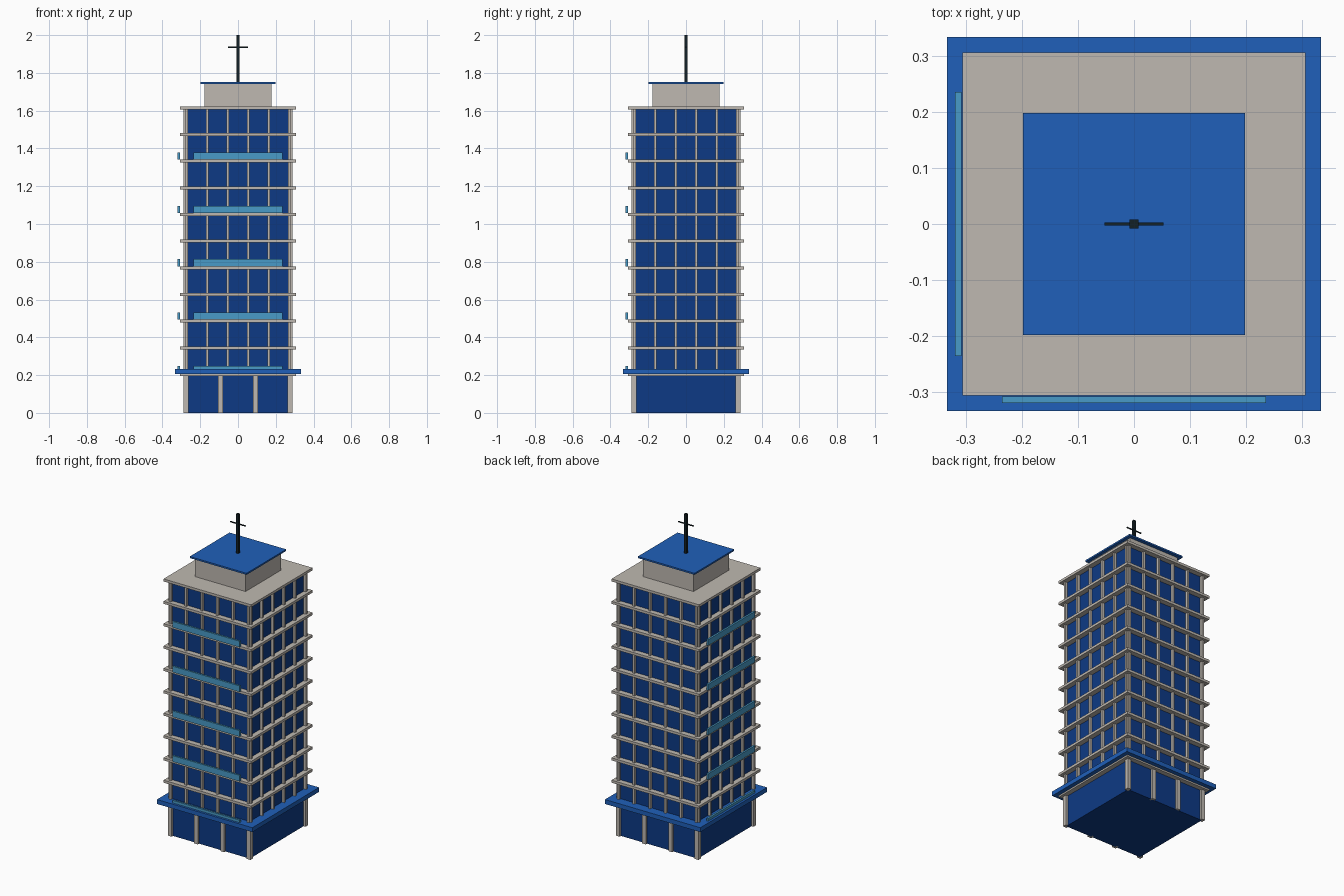
import bpy
import bmesh
from mathutils import Vector

if "Cube" in bpy.data.objects:
    bpy.data.objects.remove(bpy.data.objects["Cube"], do_unlink=True)


def make_material(name, rgb):
    mat = bpy.data.materials.new(name)
    mat.use_nodes = True
    color = (*rgb, 1.0)
    mat.diffuse_color = color
    mat.node_tree.nodes["Principled BSDF"].inputs["Base Color"].default_value = color
    return mat


GLASS = make_material("dark blue glass", (0.004, 0.042, 0.235))
BLUE = make_material("bright blue", (0.014, 0.117, 0.49))
LIGHT = make_material("light blue", (0.065, 0.328, 0.578))
STONE = make_material("warm grey concrete", (0.52, 0.485, 0.44))
METAL = make_material("dark metal", (0.006, 0.014, 0.018))


def boxes(name, mat, items):
    """One object made of boxes, each given as (low corner, high corner)."""
    bm = bmesh.new()
    for low, high in items:
        low, high = Vector(low), Vector(high)
        verts = bmesh.ops.create_cube(bm, size=1)["verts"]
        bmesh.ops.scale(bm, vec=high - low, verts=verts)
        bmesh.ops.translate(bm, vec=(low + high) / 2, verts=verts)
    mesh = bpy.data.meshes.new(name)
    bm.to_mesh(mesh)
    bm.free()
    mesh.materials.append(mat)
    obj = bpy.data.objects.new(name, mesh)
    bpy.context.collection.objects.link(obj)
    return obj


def block(half, z0, z1):
    """Square block centred on the vertical axis."""
    return (-half, -half, z0), (half, half, z1)


FLOORS = 10
BASE_TOP = 0.203
STEP = 0.1412
ROOF = BASE_TOP + FLOORS * STEP
WALL = 0.273
SLAB = 0.306
THICK = 0.008  # half the slab thickness

# Ground floor and tower glazing
boxes("ground_floor", GLASS, [block(0.275, 0, BASE_TOP)])
boxes("tower_glass", GLASS, [block(WALL, BASE_TOP, ROOF)])

# Ground floor columns along front and back
columns = []
for side in (-1, 1):
    for i in range(4):
        x, y, r = (i - 1.5) * 0.1835, side * 0.275, 0.013
        columns.append(((x - r, y - r, 0), (x + r, y + r, BASE_TOP)))
boxes("ground_columns", STONE, columns)

# Canopy above the ground floor
boxes("entrance_canopy", BLUE, [block(0.333, 0.205, 0.233)])

# Floor slabs
levels = [BASE_TOP + i * STEP for i in range(FLOORS + 1)]
boxes("floor_slabs", STONE, [block(SLAB, z - THICK, z + THICK) for z in levels])

# Vertical mullions on all four walls
mullions = []
for side in (-1, 1):
    near, far = sorted((side * 0.265, side * 0.289))
    for i in range(6):
        c, r = (i - 2.5) * 0.109, 0.0065
        mullions.append(((c - r, near, BASE_TOP), (c + r, far, ROOF)))
        mullions.append(((near, c - r, BASE_TOP), (far, c + r, ROOF)))
boxes("mullions", STONE, mullions)

# Balcony panels on every second floor, front and right-hand walls
front_panels, side_panels = [], []
for z in levels[:FLOORS:2]:
    z0, z1 = z + THICK, z + 0.046
    front_panels.append(((-0.235, -0.319, z0), (0.235, -0.307, z1)))
    side_panels.append(((-0.319, -0.235, z0), (-0.307, 0.235, z1)))
boxes("front_balcony_panels", LIGHT, front_panels)
boxes("side_balcony_panels", LIGHT, side_panels)

# Rooftop plant room with its cap
boxes("plant_room", STONE, [block(0.177, ROOF, 1.742)])
boxes("plant_room_roof", BLUE, [block(0.198, 1.742, 1.752)])

# Antenna
boxes("antenna_mast", METAL, [block(0.008, 1.752, 2.0)])
boxes("antenna_crossbar", METAL, [((-0.053, -0.003, 1.933), (0.053, 0.003, 1.939))])
